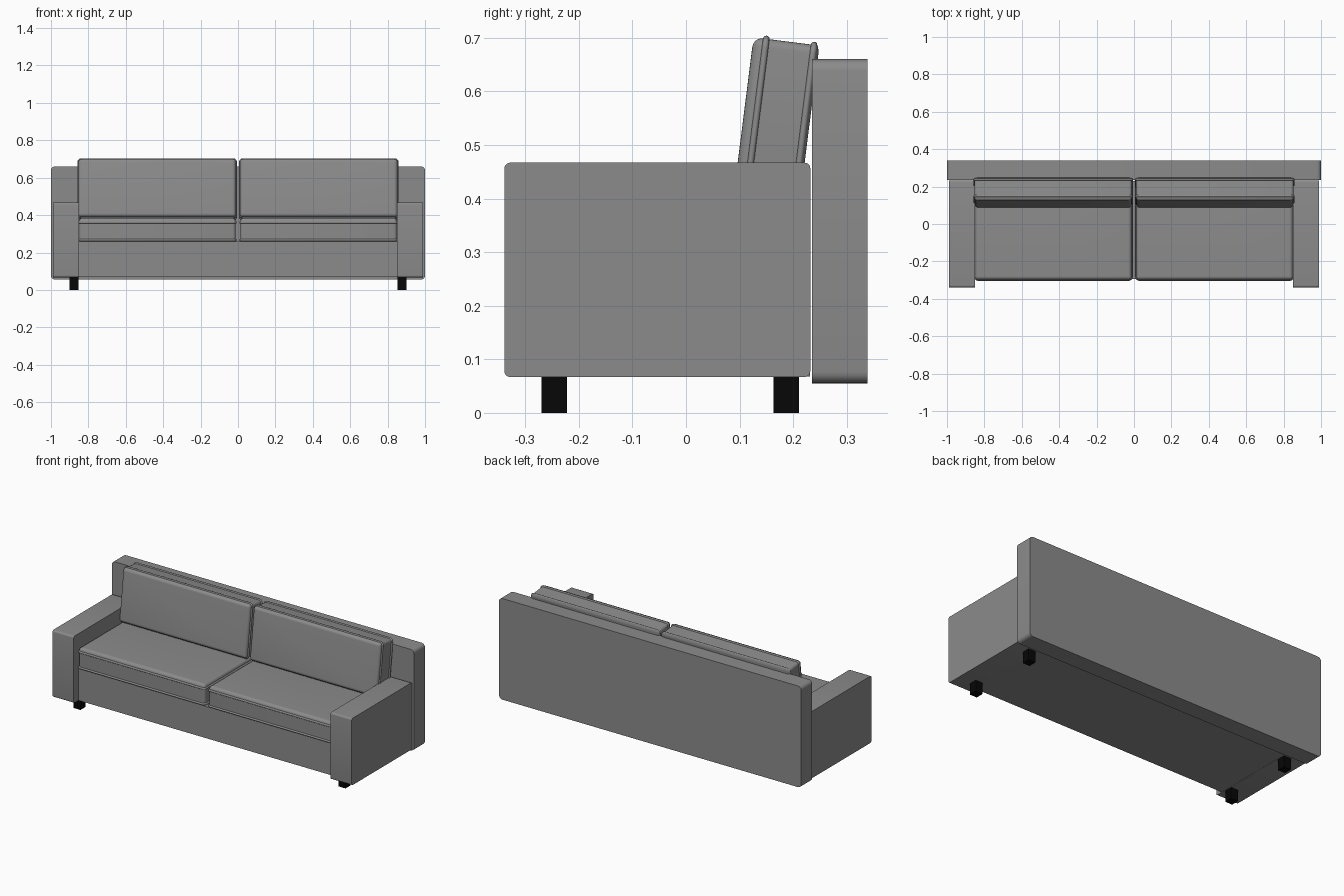
import bpy, bmesh, math
from mathutils import Matrix, Vector

if "Cube" in bpy.data.objects:
    bpy.data.objects.remove(bpy.data.objects["Cube"])


def material(name, value):
    m = bpy.data.materials.new(name)
    m.diffuse_color = (value, value, value, 1)
    m.use_nodes = True
    m.node_tree.nodes["Principled BSDF"].inputs["Base Color"].default_value = m.diffuse_color
    return m


fabric = material("dark_grey", 0.26)
black = material("black", 0.002)


def finish(name, bm, matrix=None, mat=fabric):
    bmesh.ops.recalc_face_normals(bm, faces=bm.faces[:])
    if matrix:
        bm.transform(matrix)
    me = bpy.data.meshes.new(name)
    bm.to_mesh(me)
    bm.free()
    me.shade_smooth()
    me.set_sharp_from_angle(angle=math.radians(35))
    me.materials.append(mat)
    ob = bpy.data.objects.new(name, me)
    bpy.context.collection.objects.link(ob)
    return ob


def box(name, lo, hi, axis=None, radius=0.0, mat=fabric):
    """Box between two corners, with the edges along one axis rounded."""
    lo, hi = Vector(lo), Vector(hi)
    bm = bmesh.new()
    bmesh.ops.create_cube(bm, size=1)
    for v in bm.verts:
        v.co = Vector([(a + b) / 2 + c * (b - a) for a, b, c in zip(lo, hi, v.co)])
    if radius:
        edges = [e for e in bm.edges
                 if abs((e.verts[0].co - e.verts[1].co).normalized()[axis]) > 0.9]
        bmesh.ops.bevel(bm, geom=edges, offset=radius, segments=5,
                        profile=0.5, affect='EDGES')
    return finish(name, bm, mat=mat)


def cushion(name, w, h, t, matrix):
    """Loft of rounded rectangles: soft faces with two piped seams."""
    def piping(z, r=0.006):
        return [(z + r * math.sin(a), -r * math.cos(a))
                for a in (math.radians(d) for d in range(-90, 91, 30))]
    bottom, top = -t / 2, t / 2
    profile = [(bottom, 0.012), (bottom + 0.002, 0.004)] + piping(bottom + 0.010)
    profile += piping(top - 0.024)
    profile += [(top - 0.018 + 0.018 * math.sin(a), 0.018 * (1 - math.cos(a)))
                for a in (math.radians(d) for d in range(18, 91, 18))]
    bm = bmesh.new()
    rings = []
    for z, inset in profile:
        r = max(0.016 - inset, 0.004)
        ring = []
        for k, (sx, sy) in enumerate(((1, 1), (-1, 1), (-1, -1), (1, -1))):
            cx, cy = sx * (w / 2 - inset - r), sy * (h / 2 - inset - r)
            for i in range(6):
                a = math.pi / 2 * (k + i / 5)
                ring.append(bm.verts.new((cx + r * math.cos(a), cy + r * math.sin(a), z)))
        rings.append(ring)
    n = len(rings[0])
    for a, b in zip(rings, rings[1:]):
        for i in range(n):
            j = (i + 1) % n
            bm.faces.new((a[i], a[j], b[j], b[i]))
    bm.faces.new(rings[0][::-1])
    bm.faces.new(rings[-1])
    return finish(name, bm, matrix)


# Back panel and seat base
box("back_panel", (-1, 0.235, 0.055), (1, 0.339, 0.66), axis=1, radius=0.022)
box("seat_base", (-0.85, -0.295, 0.068), (0.85, 0.231, 0.258))

# Back cushion placement: top front corner, leaning backwards
lean = math.radians(7.2)
up = Vector((0, math.sin(lean), math.cos(lean)))
front = Vector((0, -math.cos(lean), math.sin(lean)))
back_h, thick = 0.312, 0.124
back_centre = Vector((0, 0.126, 0.701)) - up * back_h / 2 - front * thick / 2

for side, s in (("left", -1), ("right", 1)):
    # Arms
    x0, x1 = sorted((s * 0.85, s * 0.99))
    box(side + "_arm", (x0, -0.339, 0.067), (x1, 0.232, 0.467), axis=0, radius=0.011)
    # Legs
    x0, x1 = sorted((s * 0.854, s * 0.901))
    for end, y in (("front", -0.27), ("rear", 0.163)):
        box(f"{side}_{end}_leg", (x0, y, 0), (x1, y + 0.048, 0.068), mat=black)
    # Cushions
    cushion(side + "_seat_cushion", 0.837, 0.523, 0.128,
            Matrix.Translation((s * 0.431, -0.0365, 0.321)))
    cushion(side + "_back_cushion", 0.842, back_h, thick,
            Matrix.Translation(back_centre + Vector((s * 0.432, 0, 0)))
            @ Matrix.Rotation(math.pi / 2 - lean, 4, 'X'))
